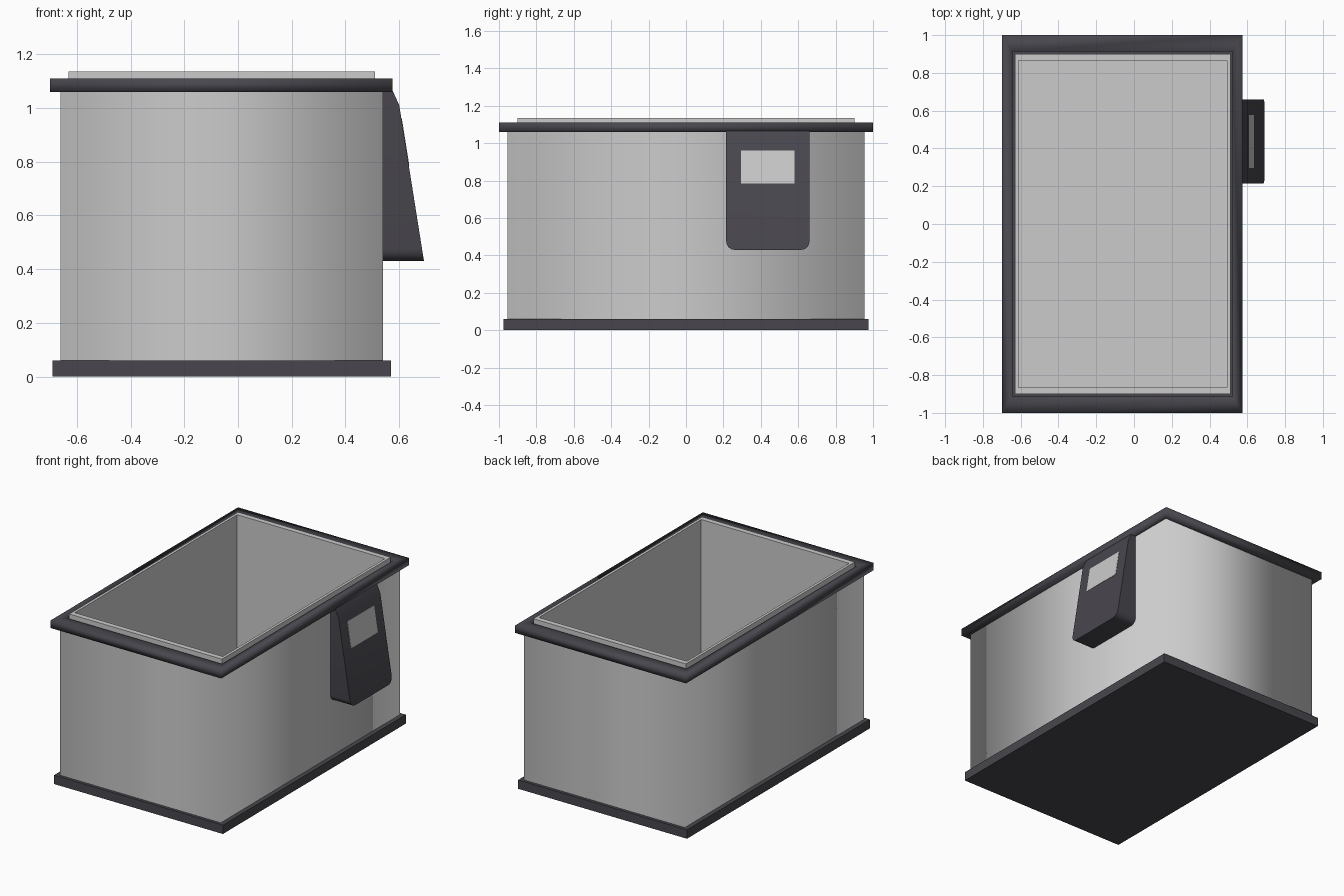
import bpy, bmesh, math

if "Cube" in bpy.data.objects:
    bpy.data.objects.remove(bpy.data.objects["Cube"])


def material(name, c):
    m = bpy.data.materials.new(name)
    m.diffuse_color = (c[0], c[1], c[2], 1)
    m.use_nodes = True
    m.node_tree.nodes["Principled BSDF"].inputs["Base Color"].default_value = m.diffuse_color
    return m


dark = material("dark_plastic", (0.065, 0.062, 0.075))


def finish(name, bm, mat=None, normals=True):
    if normals:
        bmesh.ops.recalc_face_normals(bm, faces=bm.faces)
    me = bpy.data.meshes.new(name)
    bm.to_mesh(me)
    bm.free()
    ob = bpy.data.objects.new(name, me)
    bpy.context.collection.objects.link(ob)
    if mat:
        me.materials.append(mat)
    return ob


def loop(bm, x0, x1, y, z):
    return [bm.verts.new(p) for p in ((x0, -y, z), (x1, -y, z), (x1, y, z), (x0, y, z))]


def bridge(bm, loops, closed=False, smooth=False):
    pairs = list(zip(loops, loops[1:]))
    if closed:
        pairs.append((loops[-1], loops[0]))
    for a, b in pairs:
        for i in range(4):
            j = (i + 1) % 4
            bm.faces.new((a[i], a[j], b[j], b[i])).smooth = smooth


# Outer wall: open tube, softly shaded around its corners
bm = bmesh.new()
bridge(bm, [loop(bm, -0.66, 0.54, 0.955, z) for z in (0.05, 1.07)], smooth=True)
finish("outer_wall", bm, normals=False)

# Base plate
bm = bmesh.new()
lo, hi = [loop(bm, -0.69, 0.57, 0.975, z) for z in (0, 0.06)]
bridge(bm, [lo, hi])
bm.faces.new(lo)
bm.faces.new(hi)
finish("base_plate", bm, dark)

# Rim around the opening
bm = bmesh.new()
bridge(bm, [loop(bm, -0.70, 0.575, 1.0, 1.06), loop(bm, -0.70, 0.575, 1.0, 1.11),
            loop(bm, -0.643, 0.521, 0.913, 1.11), loop(bm, -0.643, 0.521, 0.913, 1.06)],
       closed=True, smooth=True)
finish("top_rim", bm, dark)

# Inner liner: thin-walled open tub standing proud of the rim
bm = bmesh.new()
loops = [loop(bm, -0.63, 0.51, 0.9, 0.05), loop(bm, -0.63, 0.51, 0.9, 1.135),
         loop(bm, -0.612, 0.492, 0.865, 1.135), loop(bm, -0.612, 0.492, 0.865, 0.07)]
bridge(bm, loops)
bm.faces.new(loops[0])
bm.faces.new(loops[-1])
finish("inner_liner", bm)

# Control housing: wedge profile drawn in xz, extruded along y, lower corners rounded
Y0, Y1 = 0.215, 0.66
bm = bmesh.new()
profile = [(0.538, 0.43), (0.692, 0.43), (0.60, 1.01), (0.575, 1.065), (0.538, 1.065)]
face = bm.faces.new([bm.verts.new((x, Y0, z)) for x, z in profile])
ext = bmesh.ops.extrude_face_region(bm, geom=[face])
bmesh.ops.translate(bm, vec=(0, Y1 - Y0, 0),
                    verts=[g for g in ext["geom"] if isinstance(g, bmesh.types.BMVert)])
bm.normal_update()
corners = [e for e in bm.edges
           if all(v.co.z < 0.44 for v in e.verts)
           and abs(e.verts[0].co.y - e.verts[1].co.y) < 1e-4]
bmesh.ops.bevel(bm, geom=corners, offset=0.045, segments=5, profile=0.5, affect='EDGES')
housing = finish("control_housing", bm, dark)
bpy.context.view_layer.objects.active = housing
housing.select_set(True)
bpy.ops.object.shade_smooth_by_angle(angle=math.radians(30))

# Display panel lying on the sloped front of the housing
bm = bmesh.new()


def slope(z):
    return 0.60 + 0.092 * (1.01 - z) / 0.58


quads = []
for off in (-0.01, 0.002):
    quads.append([bm.verts.new((slope(z) + off, y, z)) for y, z in
                  ((0.295, 0.785), (0.58, 0.785), (0.58, 0.96), (0.295, 0.96))])
bridge(bm, quads)
for q in quads:
    bm.faces.new(q)
finish("display_panel", bm)
